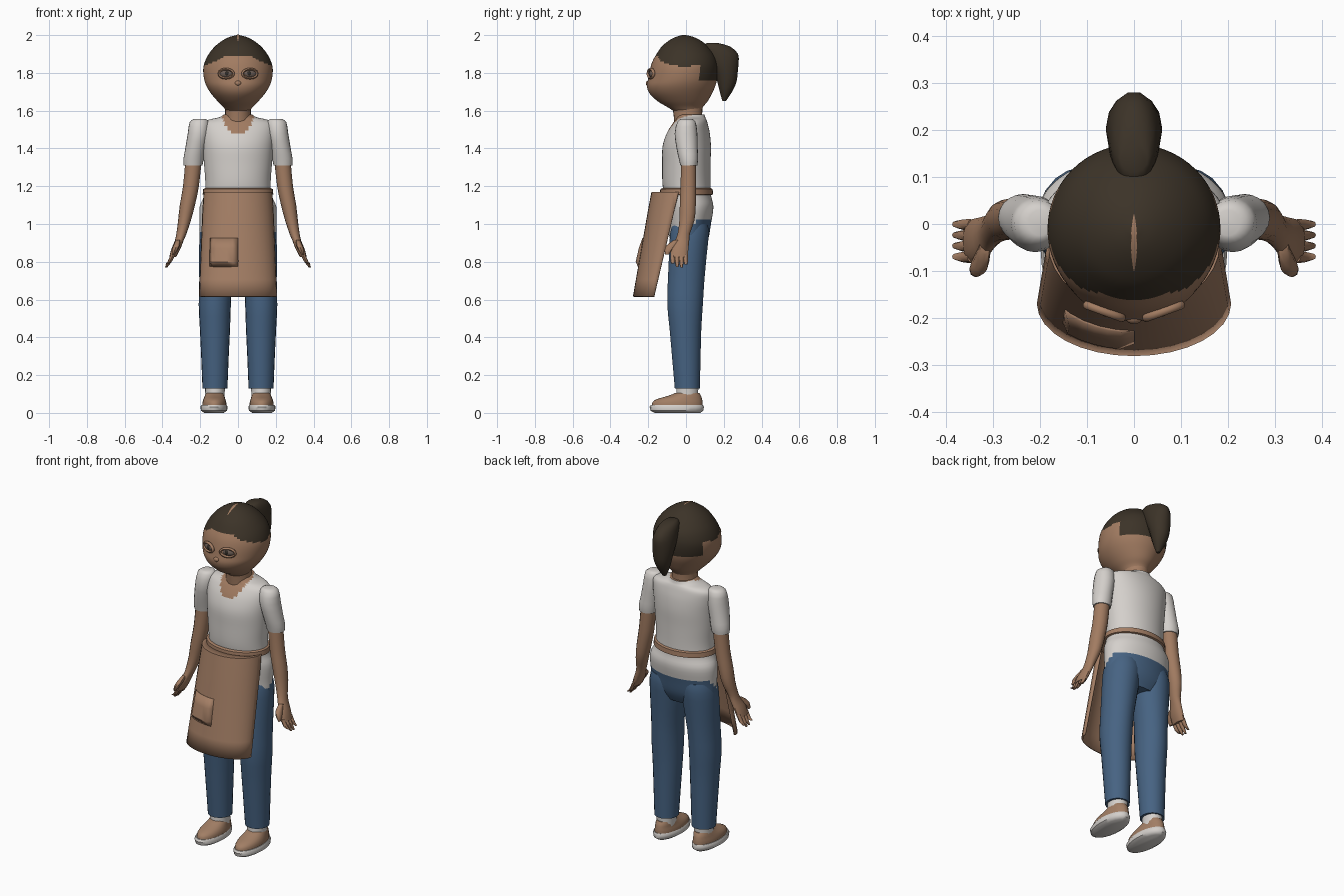
import bpy, bmesh, math
from mathutils import Matrix, Vector
from mathutils.bvhtree import BVHTree

if "Cube" in bpy.data.objects:
    bpy.data.objects.remove(bpy.data.objects["Cube"])


def mat(name, r, g, b):
    m = bpy.data.materials.new(name)
    m.diffuse_color = (r, g, b, 1)
    m.use_nodes = True
    m.node_tree.nodes["Principled BSDF"].inputs["Base Color"].default_value = m.diffuse_color
    return m


SKIN = mat("skin", .36, .20, .12)
HAIR = mat("hair", .045, .033, .021)
WHITE = mat("cloth_white", .66, .63, .60)
DENIM = mat("denim_blue", .062, .125, .225)
APRON = mat("apron_tan", .37, .21, .13)
EYE = mat("eye_grey", .15, .11, .09)
PUPIL = mat("pupil_dark", .03, .025, .02)
SHOE = mat("shoe_brown", .36, .21, .13)


def finish(bm, name, mats, mirror=False, angle=45):
    bmesh.ops.recalc_face_normals(bm, faces=bm.faces)
    me = bpy.data.meshes.new(name)
    bm.to_mesh(me)
    bm.free()
    ob = bpy.data.objects.new(name, me)
    bpy.context.collection.objects.link(ob)
    for m in mats:
        me.materials.append(m)
    bpy.ops.object.select_all(action='DESELECT')
    bpy.context.view_layer.objects.active = ob
    ob.select_set(True)
    bpy.ops.object.shade_smooth_by_angle(angle=math.radians(angle))
    if mirror:
        ob.modifiers.new("mirror", 'MIRROR').use_mirror_merge = False
    return ob


def smooth_rings(rings, sub):
    """Catmull-Rom interpolation between the given rings."""
    out = []
    for i in range(len(rings) - 1):
        p0, p3 = rings[max(i - 1, 0)], rings[min(i + 2, len(rings) - 1)]
        p1, p2 = rings[i], rings[i + 1]
        for k in range(sub):
            t = k / sub
            out.append([.5 * (2 * b + (c - a) * t + (2 * a - 5 * b + 4 * c - d) * t * t
                              + (3 * b - a - 3 * c + d) * t ** 3)
                        for a, b, c, d in zip(p0, p1, p2, p3)])
    return out + [list(rings[-1])]


def loft(name, rings, mats, seg=16, sub=1, rule=None, mirror=False, angle=45):
    """Horizontal ellipses (x centre, z, x radius, y front, y back) skinned together."""
    bm = bmesh.new()
    rows = []
    for x, z, rx, y0, y1 in smooth_rings(rings, sub):
        cy, ry = (y0 + y1) / 2, (y1 - y0) / 2
        rows.append([bm.verts.new((x + rx * math.cos(a), cy + ry * math.sin(a), z))
                     for a in (2 * math.pi * i / seg for i in range(seg))])
    for a, b in zip(rows, rows[1:]):
        for i in range(seg):
            j = (i + 1) % seg
            bm.faces.new((a[i], a[j], b[j], b[i]))
    bm.faces.new(rows[0])
    bm.faces.new(rows[-1])
    if rule:
        for f in bm.faces:
            f.material_index = rule(f.calc_center_median())
    return finish(bm, name, mats, mirror, angle)


def ball(name, loc, size, m, rot=0, mirror=False):
    bm = bmesh.new()
    bmesh.ops.create_uvsphere(bm, u_segments=16, v_segments=10, radius=1,
                              matrix=Matrix.Translation(loc) @ Matrix.Rotation(rot, 4, 'Z')
                              @ Matrix.Diagonal((*size, 1)))
    return finish(bm, name, [m], mirror)


# Head, with the hair cap coloured by a hairline
def hairline(c):
    if c.y > .075:
        line = 1.755
    else:
        line = 1.885 - max(0, abs(c.x) - .07) * .45
    return 1 if c.z > line else 0


head = loft("head", [
    (0, 1.595, .06, -.06, .08), (0, 1.62, .078, -.10, .09), (0, 1.65, .108, -.15, .115),
    (0, 1.69, .142, -.192, .137), (0, 1.73, .167, -.207, .155), (0, 1.77, .18, -.2, .165),
    (0, 1.82, .184, -.19, .17), (0, 1.86, .175, -.178, .166), (0, 1.90, .155, -.156, .15),
    (0, 1.94, .122, -.128, .117), (0, 1.97, .084, -.092, .08), (0, 1.99, .045, -.055, .04),
    (0, 2.0, .008, -.02, 0)], [SKIN, HAIR], 64, 4, hairline)

# Parting line laid on the hair
bvh = BVHTree.FromObject(head, bpy.context.evaluated_depsgraph_get())
bm = bmesh.new()
prev = None
for i in range(9):
    y = .02 - .12 * i / 8
    w = .001 + .006 * math.sin(math.pi * i / 8)
    z = bvh.ray_cast(Vector((0, y, 3)), Vector((0, 0, -1)))[0].z + .003
    cur = [bm.verts.new((s * w, y, z)) for s in (-1, 1)]
    if prev:
        bm.faces.new((prev[0], prev[1], cur[1], cur[0]))
    prev = cur
finish(bm, "hair_parting", [SKIN])

loft("ponytail", [
    (0, 1.958, .03, .11, .17), (0, 1.94, .045, .08, .235), (0, 1.90, .055, .09, .278),
    (0, 1.85, .06, .12, .28), (0, 1.80, .057, .15, .275), (0, 1.75, .048, .165, .268),
    (0, 1.70, .034, .178, .245), (0, 1.652, .01, .192, .212)], [HAIR], 14, 2)

# Face: eyeballs, pupils, rims and nose
ball("eyeball", (.062, -.168, 1.795), (.042, .026, .025), EYE, .3, True)
ball("pupil", (.060, -.189, 1.797), (.012, .008, .013), PUPIL, .3, True)
ball("nose", (0, -.199, 1.745), (.018, .014, .014), SKIN)
bm = bmesh.new()
place = Matrix.Translation((.063, -.186, 1.796)) @ Matrix.Rotation(.35, 4, 'Z')
rows = []
for i in range(24):
    a = 2 * math.pi * i / 24
    rows.append([bm.verts.new(place @ Vector((
        (.041 + .007 * math.cos(b)) * math.cos(a), .009 * math.sin(b),
        (.024 + .007 * math.cos(b)) * math.sin(a))))
        for b in (2 * math.pi * k / 8 for k in range(8))])
for i in range(24):
    a, b = rows[i], rows[(i + 1) % 24]
    for k in range(8):
        j = (k + 1) % 8
        bm.faces.new((a[k], b[k], b[j], a[j]))
finish(bm, "eyelid", [SKIN], True)

loft("neck", [(0, 1.5, .08, -.06, .09), (0, 1.57, .068, -.065, .085),
              (0, 1.65, .07, -.075, .09)], [SKIN], 24, 2)


# Torso: jeans below the hem, shirt above, skin inside the scooped neckline
def torso_colour(c):
    if c.z < 1.015 + min(0, (c.y - .06) * .8):
        return 1
    if c.y < .03 and c.z > 1.485 and abs(c.x) < .02 + .22 * math.sqrt(c.z - 1.485):
        return 2
    return 0


loft("shirt_torso", [
    (0, .86, .14, -.05, .09), (0, .92, .197, -.085, .118), (0, 1.0, .203, -.095, .132),
    (0, 1.09, .203, -.105, .145), (0, 1.15, .178, -.115, .133), (0, 1.22, .173, -.125, .13),
    (0, 1.32, .18, -.126, .13), (0, 1.41, .187, -.124, .132), (0, 1.48, .192, -.102, .126),
    (0, 1.53, .188, -.072, .115), (0, 1.552, .155, -.055, .108), (0, 1.565, .1, -.053, .102),
    (0, 1.58, .074, -.052, .098)], [WHITE, DENIM, SKIN], 64, 4, torso_colour)

# Sleeves, arms and hands
loft("sleeve", [
    (.20, 1.557, .025, -.025, .03), (.205, 1.542, .05, -.045, .05), (.21, 1.48, .056, -.06, .06),
    (.225, 1.4, .054, -.05, .062), (.235, 1.345, .054, -.038, .064),
    (.238, 1.31, .05, -.03, .06)], [WHITE], 20, 2, mirror=True)
loft("arm", [
    (.236, 1.33, .043, -.027, .055), (.249, 1.2, .042, -.03, .055), (.268, 1.1, .04, -.034, .053),
    (.283, 1.02, .034, -.036, .046), (.299, .95, .027, -.045, .022),
    (.312, .91, .023, -.06, .018), (.328, .87, .024, -.08, .014),
    (.346, .825, .018, -.083, .01)], [SKIN], 14, 2, mirror=True)
for i in range(4):
    y, tip = -.071 + .023 * i, (.79, .772, .77, .785)[i]
    loft(f"finger_{i + 1}", [
        (.343, .84, .012, y - .012, y + .012), (.362, .80, .011, y - .011, y + .012),
        (.381, tip, .006, y - .005, y + .008)], [SKIN], 8, 2, mirror=True)
loft("thumb", [
    (.317, .915, .012, -.065, -.03), (.325, .885, .017, -.105, -.055),
    (.336, .86, .014, -.113, -.075), (.343, .838, .006, -.11, -.09)], [SKIN], 8, 2, mirror=True)

# Legs, socks and shoes
loft("jeans_leg", [
    (.122, .13, .066, -.06, .074), (.122, .3, .073, -.075, .078), (.122, .45, .08, -.088, .082),
    (.123, .57, .085, -.1, .09), (.118, .7, .087, -.097, .098), (.108, .85, .098, -.09, .112),
    (.102, .95, .1, -.085, .122), (.1, 1.0, .09, -.07, .115)], [DENIM], 22, 2, mirror=True)
loft("sock", [(.122, .07, .05, -.055, .065), (.122, .14, .053, -.05, .066)],
     [WHITE], 18, mirror=True)
loft("shoe_upper", [
    (.125, .03, .064, -.18, .088), (.125, .055, .063, -.178, .088), (.125, .073, .058, -.155, .085),
    (.124, .09, .052, -.095, .08), (.123, .106, .047, -.055, .07)], [SHOE], 24, 2, mirror=True)
loft("shoe_sole", [
    (.127, 0, .052, -.165, .075), (.127, .012, .069, -.188, .092), (.127, .032, .072, -.193, .095),
    (.127, .043, .066, -.185, .09)], [WHITE], 24, mirror=True)

# Apron belt
loft("apron_belt", [
    (0, 1.152, .174, -.12, .13), (0, 1.157, .187, -.138, .143), (0, 1.185, .184, -.136, .141),
    (0, 1.191, .172, -.12, .13)], [APRON], 40)


# Flared apron panel and its pocket
def apron_point(u, z, lift=0.0):
    t = (1.165 - z) / .555
    edge, mid = -.04 - .13 * t, -.18 - .097 * t
    a = u * math.pi / 2
    return Vector(((.18 + .022 * t + lift) * math.sin(a), edge + (mid - edge - lift) * math.cos(a), z))


def sheet(name, rows, thick):
    bm = bmesh.new()
    vs = [[bm.verts.new(p) for p in r] for r in rows]
    for a, b in zip(vs, vs[1:]):
        for i in range(len(a) - 1):
            bm.faces.new((a[i], a[i + 1], b[i + 1], b[i]))
    ob = finish(bm, name, [APRON], angle=35)
    s = ob.modifiers.new("thickness", 'SOLIDIFY')
    s.thickness = thick
    s.offset = 0


us = [-1 + i / 8 for i in range(17)]
top = [apron_point(u, 1.165) for u in us]
sheet("apron_panel", [[Vector((p.x * .9, p.y * .55, 1.16)) for p in top], top]
      + [[apron_point(u, 1.165 - .55 * k / 6) for u in us] for k in range(1, 7)], .01)
pocket_u = [-.54 + .54 * i / 6 for i in range(7)]
sheet("apron_pocket", [[apron_point(u, z, l if 0 < i < 6 else .003) for i, u in enumerate(pocket_u)]
                       for z, l in ((.925, .006), (.87, .016), (.80, .02), (.775, .003))], .008)
